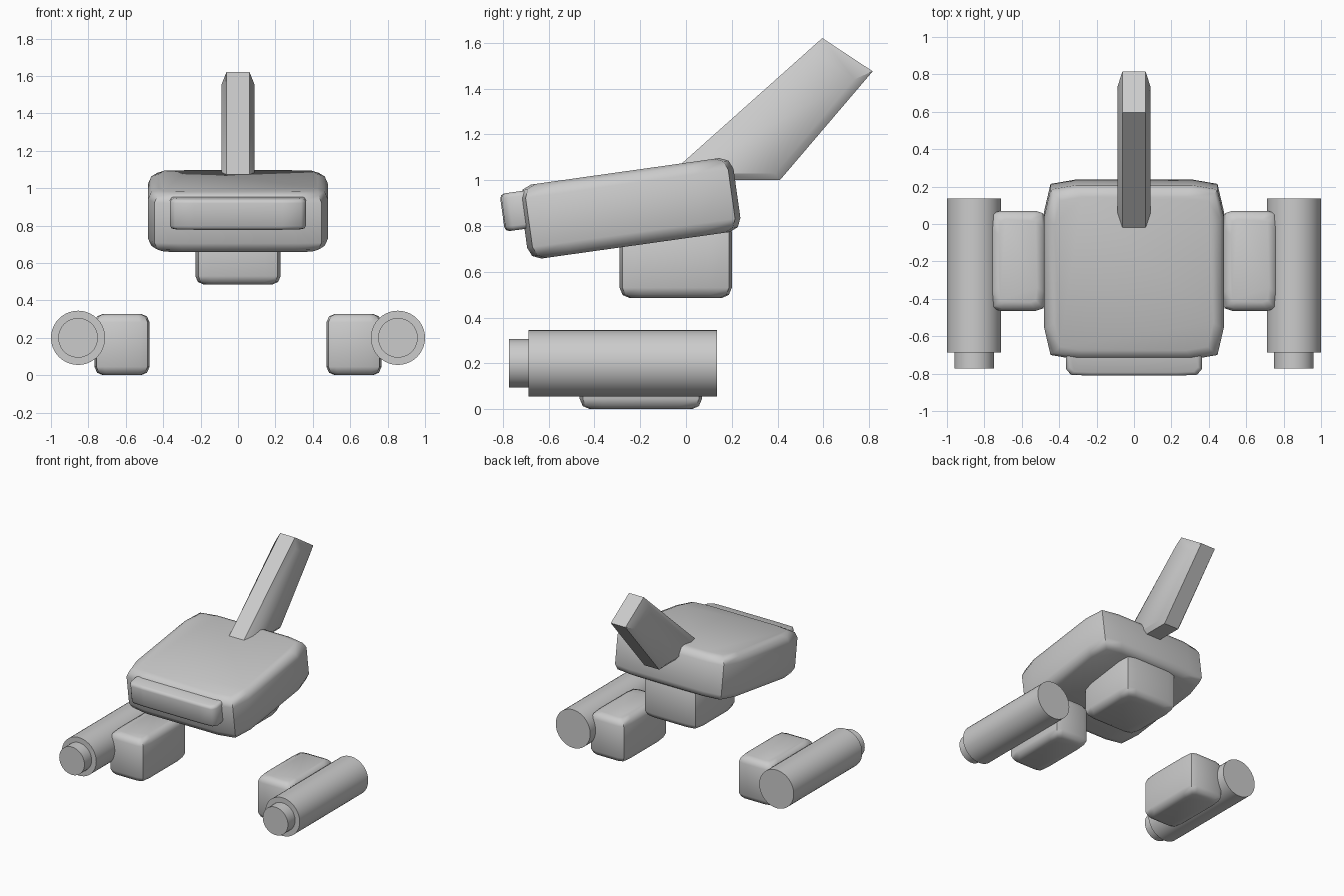
import bpy, bmesh, math
from mathutils import Matrix

cube = bpy.data.objects.get("Cube")
if cube:
    bpy.data.objects.remove(cube, do_unlink=True)

grey = bpy.data.materials.new("plain grey")
grey.use_nodes = True
grey.diffuse_color = (0.6, 0.6, 0.6, 1)
bsdf = next(n for n in grey.node_tree.nodes if n.type == "BSDF_PRINCIPLED")
bsdf.inputs["Base Color"].default_value = (0.6, 0.6, 0.6, 1)


def finish(name, bm, location=(0, 0, 0), tilt=0, sharp=50):
    """Turn a bmesh into a shaded object."""
    bmesh.ops.recalc_face_normals(bm, faces=bm.faces)
    mesh = bpy.data.meshes.new(name)
    bm.to_mesh(mesh)
    bm.free()
    mesh.materials.append(grey)
    obj = bpy.data.objects.new(name, mesh)
    bpy.context.collection.objects.link(obj)
    obj.location = location
    obj.rotation_euler.x = math.radians(tilt)
    bpy.ops.object.select_all(action="DESELECT")
    obj.select_set(True)
    bpy.context.view_layer.objects.active = obj
    bpy.ops.object.shade_smooth_by_angle(angle=math.radians(sharp))
    return obj


def loft(rings):
    """Skin a stack of matching point rings and cap both ends."""
    bm = bmesh.new()
    loops = [[bm.verts.new(p) for p in ring] for ring in rings]
    n = len(loops[0])
    for low, high in zip(loops, loops[1:]):
        for i in range(n):
            j = (i + 1) % n
            bm.faces.new((low[i], low[j], high[j], high[i]))
    bm.faces.new(loops[0][::-1])
    bm.faces.new(loops[-1])
    return bm


def plan(a, b, z):
    """Box outline whose sides bow gently toward crisp corners."""
    ring = []
    for sx, sy in ((1, 1), (-1, 1), (-1, -1), (1, -1)):
        quarter = [(a, 0.64 * b), (0.93 * a, 0.95 * b), (0.65 * a, b)]
        if sx * sy < 0:
            quarter.reverse()
        ring += [(sx * x, sy * y, z) for x, y in quarter]
    return ring


def pillow(name, half, edge, location, tilt=0):
    """Bowed block with rounded top and bottom rims."""
    a, b, h = half
    steps = [(1, 0), (0.3, 0.3), (0, 1)]
    levels = [(s, -h + d * edge) for s, d in steps]
    levels += [(s, -z) for s, z in reversed(levels)]
    rings = [plan(a - s * edge, b - s * edge, z) for s, z in levels]
    return finish(name, loft(rings), location, tilt)


def tube(name, radius, y0, y1, x, z):
    """Closed cylinder running front to back."""
    bm = bmesh.new()
    bmesh.ops.create_cone(bm, cap_ends=True, segments=40, radius1=radius,
                          radius2=radius, depth=y1 - y0,
                          matrix=Matrix.Rotation(math.pi / 2, 4, "X"))
    return finish(name, bm, (x, (y0 + y1) / 2, z))


# Head, face plate and neck
pillow("head", (0.48, 0.47, 0.163), 0.055, (0, -0.243, 0.877), 8)
pillow("face_plate", (0.363, 0.1, 0.083), 0.02, (0, -0.703, 0.871), 8)
pillow("neck", (0.228, 0.245, 0.168), 0.045, (0, -0.045, 0.653))

# Swept crest with chamfered sides
outer = [(-0.10, 1.0), (0.595, 1.62), (0.815, 1.475), (0.41, 1.0)]
inner = [(0.0, 1.03), (0.565, 1.555), (0.735, 1.44), (0.39, 1.03)]
sections = [(-0.088, inner), (-0.062, outer), (0.062, outer), (0.088, inner)]
finish("crest", loft([[(x, y, z) for y, z in pts] for x, pts in sections]),
       sharp=40)

# Feet with a side barrel and nozzle each
for side, s in (("left", 1), ("right", -1)):
    pillow(side + "_foot", (0.147, 0.267, 0.164), 0.045,
           (s * 0.62, -0.197, 0.164))
    tube(side + "_barrel", 0.145, -0.687, 0.135, s * 0.855, 0.2)
    tube(side + "_nozzle", 0.106, -0.773, -0.68, s * 0.855, 0.2)
